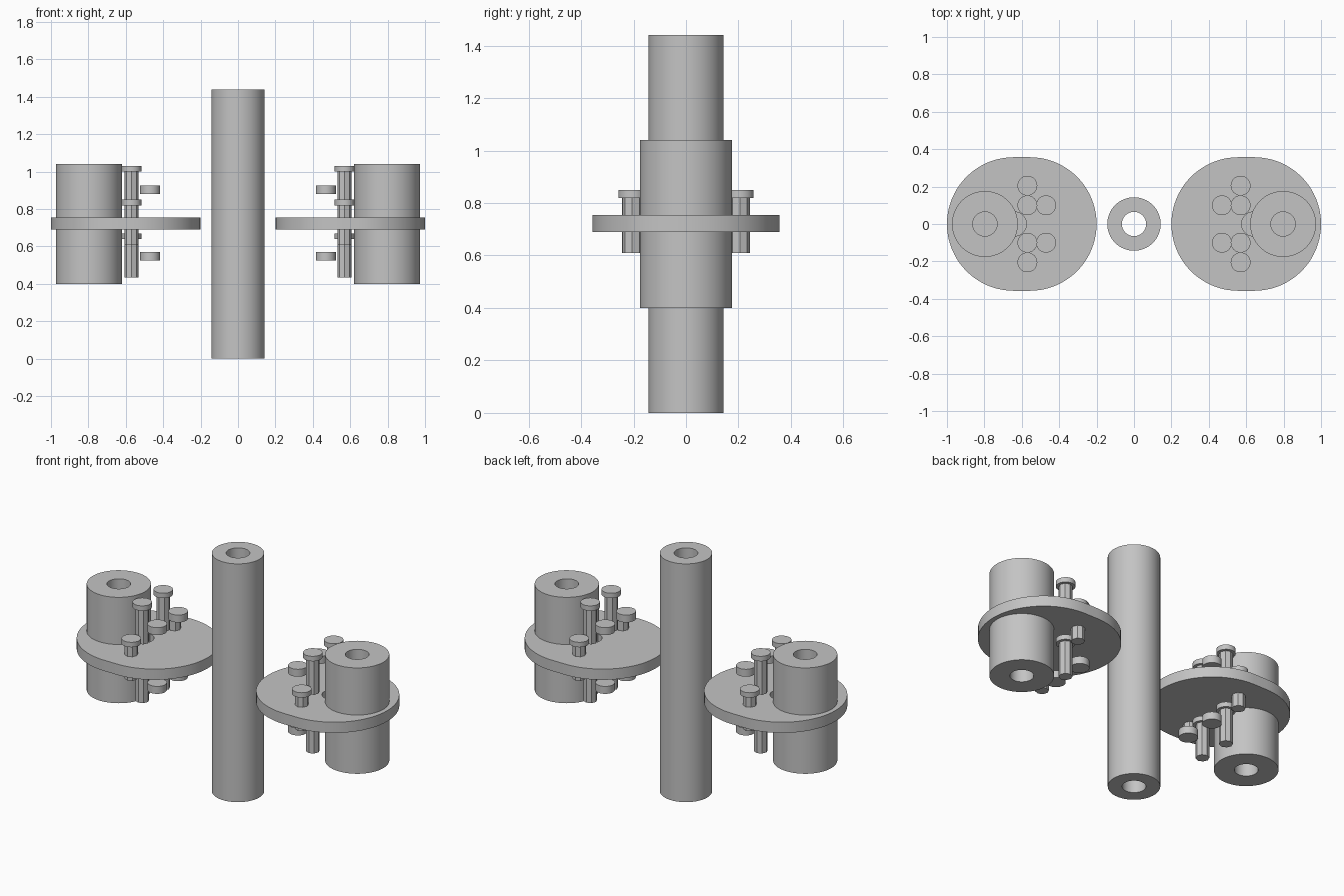
import bpy
import bmesh
from math import cos, sin, pi, radians

cube = bpy.data.objects.get("Cube")
if cube:
    bpy.data.objects.remove(cube, do_unlink=True)

grey = bpy.data.materials.new("plain_grey")
grey.use_nodes = True
grey.diffuse_color = (0.55, 0.55, 0.55, 1)
grey.node_tree.nodes["Principled BSDF"].inputs["Base Color"].default_value = grey.diffuse_color


def finish(bm, name, location, smooth=True):
    """Turn a bmesh into a shaded object."""
    bmesh.ops.remove_doubles(bm, verts=bm.verts, dist=1e-5)
    bmesh.ops.recalc_face_normals(bm, faces=bm.faces)
    mesh = bpy.data.meshes.new(name)
    bm.to_mesh(mesh)
    bm.free()
    mesh.materials.append(grey)
    obj = bpy.data.objects.new(name, mesh)
    obj.location = location
    bpy.context.collection.objects.link(obj)
    if smooth:
        shade(obj)
    return obj


def shade(obj):
    bpy.ops.object.select_all(action='DESELECT')
    obj.select_set(True)
    bpy.context.view_layer.objects.active = obj
    bpy.ops.object.shade_smooth_by_angle(angle=radians(30))


def tube(name, x, outer, inner, bottom, top):
    """Spin a rectangular section into a hollow cylinder."""
    bm = bmesh.new()
    section = [(inner, bottom), (outer, bottom), (outer, top), (inner, top)]
    verts = [bm.verts.new((r, 0, z)) for r, z in section]
    edges = [bm.edges.new((verts[i], verts[(i + 1) % 4])) for i in range(4)]
    bmesh.ops.spin(bm, geom=verts + edges, cent=(0, 0, 0), axis=(0, 0, 1),
                   angle=2 * pi, steps=64, use_duplicate=False)
    return finish(bm, name, (x, 0, 0))


def prism(bm, outline, bottom, top):
    """Raise a flat outline into a solid."""
    low = [bm.verts.new((x, y, bottom)) for x, y in outline]
    high = [bm.verts.new((x, y, top)) for x, y in outline]
    bm.faces.new(low[::-1])
    bm.faces.new(high)
    n = len(outline)
    for i in range(n):
        j = (i + 1) % n
        bm.faces.new((low[i], low[j], high[j], high[i]))


def circle(radius, sides):
    return [(radius * cos(2 * pi * i / sides), radius * sin(2 * pi * i / sides))
            for i in range(sides)]


def bolt(name, x, y, bottom, top):
    bm = bmesh.new()
    prism(bm, circle(0.038, 8), bottom, top - 0.03)
    prism(bm, circle(0.053, 32), top - 0.03, top)
    finish(bm, name, (x, y, 0))


def nut(name, x, y, bottom):
    bm = bmesh.new()
    prism(bm, circle(0.053, 32), bottom, bottom + 0.045)
    finish(bm, name, (x, y, 0))


def flange(name, side):
    """Oblong plate with a shallow round recess beside the sleeve."""
    half = 0.043
    arc = [(-pi / 2 + pi * i / 40) for i in range(41)]
    right = [(half + 0.357 * cos(a), 0.357 * sin(a)) for a in arc]
    outline = right + [(-x, -y) for x, y in right]
    bm = bmesh.new()
    prism(bm, outline, 0.69, 0.755)
    plate = finish(bm, name, (side * 0.6, 0, 0), smooth=False)

    bm = bmesh.new()
    prism(bm, circle(0.065, 32), 0.71, 0.8)
    cutter = finish(bm, "recess_cutter", (side * 0.64, 0, 0), smooth=False)
    cutter.hide_render = True
    cut = plate.modifiers.new("recess", 'BOOLEAN')
    cut.operation = 'DIFFERENCE'
    cut.object = cutter
    bpy.context.view_layer.objects.active = plate
    bpy.ops.object.modifier_apply(modifier=cut.name)
    bpy.data.objects.remove(cutter, do_unlink=True)
    shade(plate)


# Central pipe
tube("central_pipe", 0, 0.143, 0.065, 0, 1.44)

# Flange, sleeve and fasteners on each side
for side, label in ((1, "left"), (-1, "right")):
    flange(label + "_flange", side)
    tube(label + "_sleeve", side * 0.797, 0.176, 0.065, 0.40, 1.04)
    for end, place in ((-1, "front"), (1, "back")):
        tag = label + "_" + place
        bolt(tag + "_flange_bolt", side * 0.57, end * 0.205, 0.61, 0.85)
        bolt(tag + "_upper_bolt", side * 0.57, end * 0.10, 0.79, 1.03)
        bolt(tag + "_lower_bolt", side * 0.57, end * 0.10, 0.435, 0.67)
        nut(tag + "_upper_nut", side * 0.47, end * 0.10, 0.88)
        nut(tag + "_lower_nut", side * 0.47, end * 0.10, 0.525)
